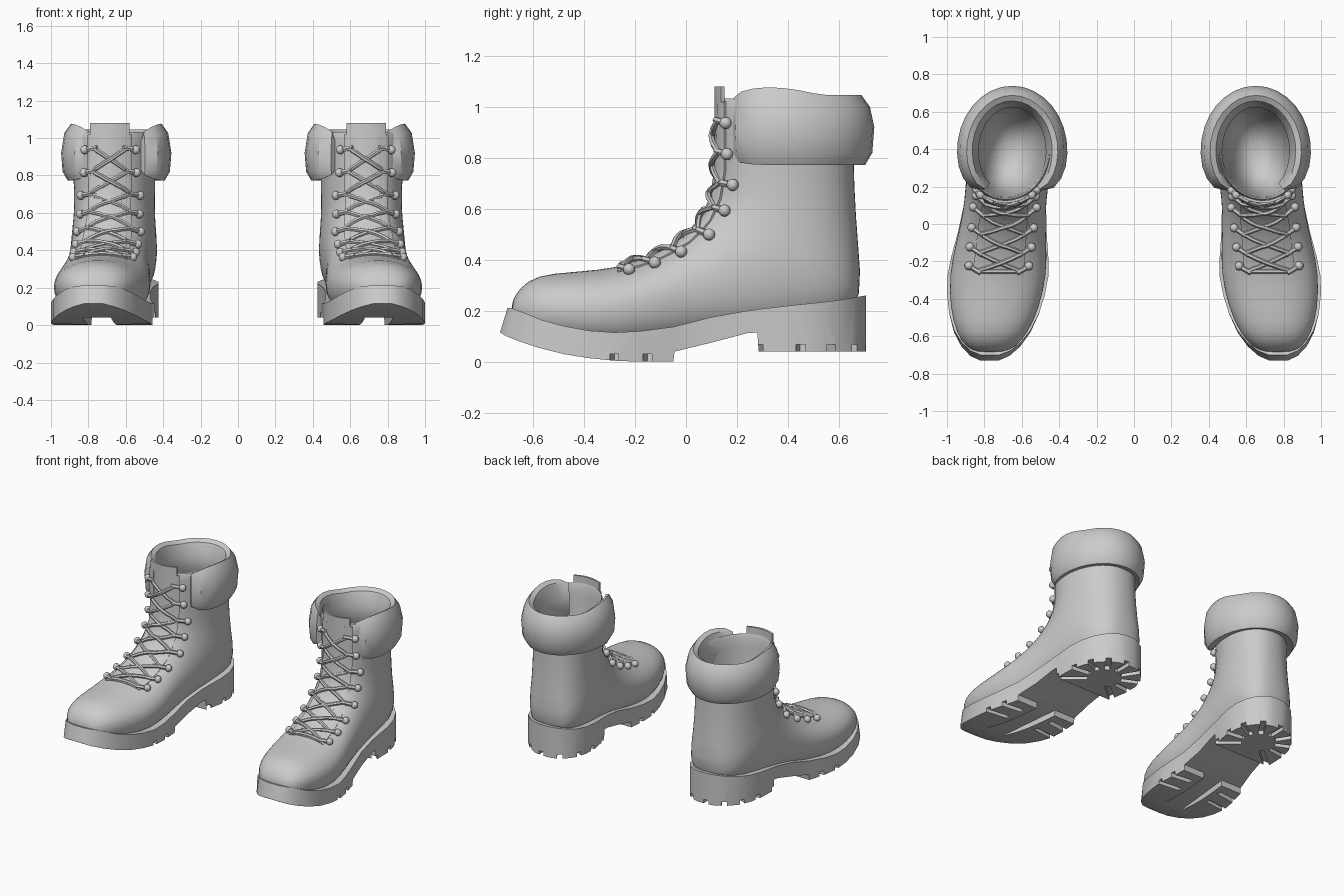
import bpy, bmesh, math
from mathutils import Vector, Matrix
from mathutils.bvhtree import BVHTree

if "Cube" in bpy.data.objects:
    bpy.data.objects.remove(bpy.data.objects["Cube"])

parts = []


def axis(y):
    """Skewed centre line of the boot on the +x side."""
    return 0.70 - 0.1 * y


def add(name, data):
    ob = bpy.data.objects.new(name, data)
    bpy.context.collection.objects.link(ob)
    parts.append(ob)
    return ob


def loft(rings, closed=True, caps=True):
    bm = bmesh.new()
    vs = [[bm.verts.new(p) for p in r] for r in rings]
    n = len(rings[0])
    for a, b in zip(vs, vs[1:]):
        for i in range(n if closed else n - 1):
            j = (i + 1) % n
            bm.faces.new((a[i], a[j], b[j], b[i]))
    if caps:
        bm.faces.new(vs[0])
        bm.faces.new(vs[-1])
    bmesh.ops.recalc_face_normals(bm, faces=bm.faces)
    return bm


def add_bm(name, bm):
    me = bpy.data.meshes.new(name)
    bm.to_mesh(me)
    bm.free()
    return add(name, me)


def tubes(name, paths, radius):
    cu = bpy.data.curves.new(name, 'CURVE')
    cu.dimensions = '3D'
    cu.bevel_depth, cu.bevel_resolution, cu.use_fill_caps = radius, 1, True
    for path in paths:
        sp = cu.splines.new('POLY')
        sp.points.add(len(path) - 1)
        for p, co in zip(sp.points, path):
            p.co = (*co, 1)
    return add(name, cu)


# Upper: rings spanning from sole/back point (y, z) to vamp/front point (y, z), half width
OUTER = [
    (-0.687, 0.16, -0.687, 0.23, 0.07), (-0.660, 0.12, -0.655, 0.29, 0.132),
    (-0.59, 0.09, -0.585, 0.342, 0.19), (-0.45, 0.06, -0.45, 0.352, 0.24),
    (-0.28, 0.045, -0.25, 0.37, 0.262), (-0.10, 0.06, -0.11, 0.42, 0.243),
    (0.10, 0.10, 0.00, 0.49, 0.220), (0.35, 0.12, 0.07, 0.57, 0.221),
    (0.62, 0.15, 0.105, 0.65, 0.228), (0.697, 0.25, 0.115, 0.69, 0.226),
    (0.677, 0.45, 0.118, 0.74, 0.213), (0.66, 0.70, 0.12, 0.80, 0.217),
    (0.66, 0.90, 0.12, 0.92, 0.222), (0.66, 1.02, 0.12, 1.04, 0.225)]
LINING = [(0.645, 1.02, 0.14, 1.04, 0.205), (0.64, 0.85, 0.145, 0.88, 0.195),
          (0.61, 0.65, 0.16, 0.70, 0.17), (0.55, 0.48, 0.19, 0.52, 0.13),
          (0.42, 0.42, 0.3, 0.43, 0.05)]


def ring(r, n=28):
    by, bz, fy, fz, w = r
    back = 0.62 if bz < 0.4 else 0.78 if bz < 0.6 else 0.88
    pts = []
    for k in range(n):
        t = 2 * math.pi * k / n
        c, s = math.cos(t), math.sin(t)
        s = math.copysign(abs(s) ** (0.95 if c > 0 else back), s)
        c = math.copysign(abs(c) ** 0.95, c)
        y = (by + fy) / 2 + c * (fy - by) / 2
        z = (bz + fz) / 2 + c * (fz - bz) / 2
        pts.append((axis(y) + w * s, y, z))
    return pts


shell = loft([ring(r) for r in OUTER], caps=False)
bvh = BVHTree.FromBMesh(shell)
shell.free()
upper = add_bm("boot_upper", loft([ring(r) for r in OUTER + LINING]))
upper.modifiers.new("smooth", 'SUBSURF').levels = 1


def snap(x, y, z, off):
    """Point on the upper's outside, lifted off it."""
    loc, nor, _, _ = bvh.find_nearest(Vector((x, y, z)))
    out = Vector((x, y, z)) - Vector((axis(0.35), 0.35, min(z, 0.9) - 0.25))
    return loc + (nor if nor.dot(out) > 0 else -nor) * off


# Sole: stations of y, half width, top z, bottom z
SOLE = [
    (-0.730, 0.05, 0.212, 0.115), (-0.705, 0.105, 0.208, 0.10), (-0.655, 0.157, 0.192, 0.08),
    (-0.58, 0.204, 0.165, 0.055), (-0.48, 0.240, 0.14, 0.03), (-0.38, 0.261, 0.122, 0.014),
    (-0.28, 0.270, 0.115, 0.004), (-0.18, 0.260, 0.12, 0.0), (-0.05, 0.238, 0.137, 0.0),
    (-0.045, 0.237, 0.138, 0.04), (0.10, 0.220, 0.175, 0.075), (0.24, 0.220, 0.2, 0.112),
    (0.28, 0.222, 0.205, 0.115), (0.285, 0.222, 0.206, 0.04), (0.42, 0.232, 0.222, 0.04),
    (0.52, 0.222, 0.232, 0.04), (0.60, 0.190, 0.242, 0.04), (0.66, 0.14, 0.252, 0.04),
    (0.695, 0.08, 0.258, 0.04), (0.706, 0.035, 0.26, 0.04)]
rows = []
for y, w, top, bot in SOLE:
    ty = y + 0.03 * max(0, (-y - 0.5) / 0.23)
    rows.append([(axis(y) - w, y, bot), (axis(y) + w, y, bot),
                 (axis(ty) + w, ty, top), (axis(ty) - w, ty, top)])
sole = add_bm("sole", loft(rows))

# Tread cutter: forefoot channel, side slots, radial heel slots
cut = bmesh.new()


def box(x, y, z0, z1, sx, sy, rot=0):
    m = Matrix.Translation((x, y, (z0 + z1) / 2)) @ Matrix.Rotation(rot, 4, 'Z')
    bmesh.ops.create_cube(cut, size=1, matrix=m @ Matrix.Diagonal((sx, sy, z1 - z0, 1)))


box(axis(-0.3), -0.28, -0.1, 0.04, 0.15, 0.54, 0.1)
for y in (-0.275, -0.147):
    for s in (-1, 1):
        box(axis(y) + s * 0.215, y, -0.1, 0.03, 0.2, 0.034, -0.12 * s)
for k in range(-4, 5):
    a = math.radians(90 + 32.5 * k)
    r = 0.23
    box(axis(0.48) + r * math.cos(a), 0.48 + r * math.sin(a), -0.1, 0.068, 0.24, 0.036, a)
cutter = add_bm("tread_cutter", cut)
parts.remove(cutter)
cutter.hide_render = True
mod = sole.modifiers.new("tread", 'BOOLEAN')
mod.operation, mod.solver, mod.object = 'DIFFERENCE', 'EXACT', cutter

# Padded collar: C-shaped sweep around the shaft top, rounded off at both ends
PROFILE = [(-0.005, 0.785), (0.045, 0.772), (0.073, 0.82), (0.081, 0.92), (0.064, 1.0),
           (0.03, 1.047), (0.0, 1.03), (-0.034, 0.95), (-0.034, 0.85)]
rows = []
N = 24
for k in range(N + 1):
    u = 2 * k / N - 1
    a = u * math.radians(138)
    e = max(0, (abs(u) - 0.72) / 0.28)
    fat = 0.2 + 0.8 * math.sqrt(max(0, 1 - e * e))
    row = []
    for off, z in PROFILE:
        o = off * fat if off > 0 else off
        y = 0.39 + (0.268 + o) * math.cos(a)
        dz = 0.03 * max(0, math.sin(2.2 * abs(a) - 2.4)) if z > 0.98 else 0
        dz += 0.04 * (1 - fat) * (1 if z < 0.8 else -0.6 if z > 0.98 else 0)
        row.append((axis(0.39) - 0.01 + (0.214 + o) * math.sin(a), y, z + dz))
    rows.append(row)
add_bm("padded_collar", loft(rows))

# Tongue and eyestays: strips lying on the front line of the upper
FRONT = [(-0.27, 0.37), (-0.18, 0.395), (-0.10, 0.43), (0.0, 0.49), (0.07, 0.57),
         (0.105, 0.65), (0.12, 0.75), (0.12, 0.85), (0.12, 0.94), (0.12, 1.02)]


def strip(name, x0, x1, off, flare=0, line=FRONT, thick=0.014):
    rows = []
    for y, z in line:
        f = 1 + flare * min(1, max(0, (z - 0.85) / 0.17))
        row = []
        for k in range(7):
            dx = (x0 + (x1 - x0) * k / 6) * f
            p = snap(axis(y) + dx, y, min(z, 0.99), off)
            p.z += max(0, z - 0.99)
            row.append(p)
        rows.append(row)
    ob = add_bm(name, loft(rows, closed=False, caps=False))
    m = ob.modifiers.new("thickness", 'SOLIDIFY')
    m.thickness, m.offset = thick, 0


strip("tongue", -0.068, 0.068, 0.002, 0.75, FRONT + [(0.12, 1.08)])
strip("eyestay_inner", -0.14, -0.066, 0.004, thick=0.01)
strip("eyestay_outer", 0.066, 0.14, 0.004, thick=0.01)

# Lace hooks: rows of y, z, half spacing
HOOKS = [(-0.22, 0.35, 0.155), (-0.12, 0.375, 0.155), (-0.015, 0.42, 0.155), (0.10, 0.485, 0.15),
         (0.16, 0.585, 0.14), (0.20, 0.69, 0.132), (0.18, 0.815, 0.126), (0.175, 0.937, 0.122)]
knobs, stems, ends = bmesh.new(), [], []
for y, z, hx in HOOKS:
    pair = []
    for s in (-1, 1):
        p = snap(axis(y) + s * hx, y, z, 0.014)
        q = snap(axis(y) + s * (hx - 0.06), y - 0.04, z + 0.012, 0.014)
        bmesh.ops.create_uvsphere(knobs, u_segments=10, v_segments=6, radius=0.024,
                                  matrix=Matrix.Translation(p))
        stems.append([p, q])
        pair.append(p.lerp(q, 0.75))
    ends.append(pair)
add_bm("hook_knobs", knobs)
tubes("hook_stems", stems, 0.014)


# Crossed laces
def lace(a, b, lift):
    path = []
    for k in range(9):
        t = k / 8
        p = a.lerp(b, t)
        path.append(snap(*p, 0.013 + lift * math.sin(math.pi * t)))
    return path


paths = [lace(*ends[0], 0.0)]
for i, (lo, hi) in enumerate(zip(ends, ends[1:])):
    paths.append(lace(lo[0], hi[1], 0.008 * (i % 2)))
    paths.append(lace(lo[1], hi[0], 0.008 - 0.008 * (i % 2)))
tubes("laces", paths, 0.012)

# Bake each part, shade it and mirror it to make the pair
bpy.context.view_layer.update()
dg = bpy.context.evaluated_depsgraph_get()
for ob in parts:
    me = bpy.data.meshes.new_from_object(ob.evaluated_get(dg))
    name = ob.name
    bpy.data.objects.remove(ob)
    me.shade_smooth()
    me.set_sharp_from_angle(angle=math.radians(35))
    new = bpy.data.objects.new(name, me)
    bpy.context.collection.objects.link(new)
    new.modifiers.new("pair", 'MIRROR').use_mirror_merge = False
bpy.data.objects.remove(cutter)
